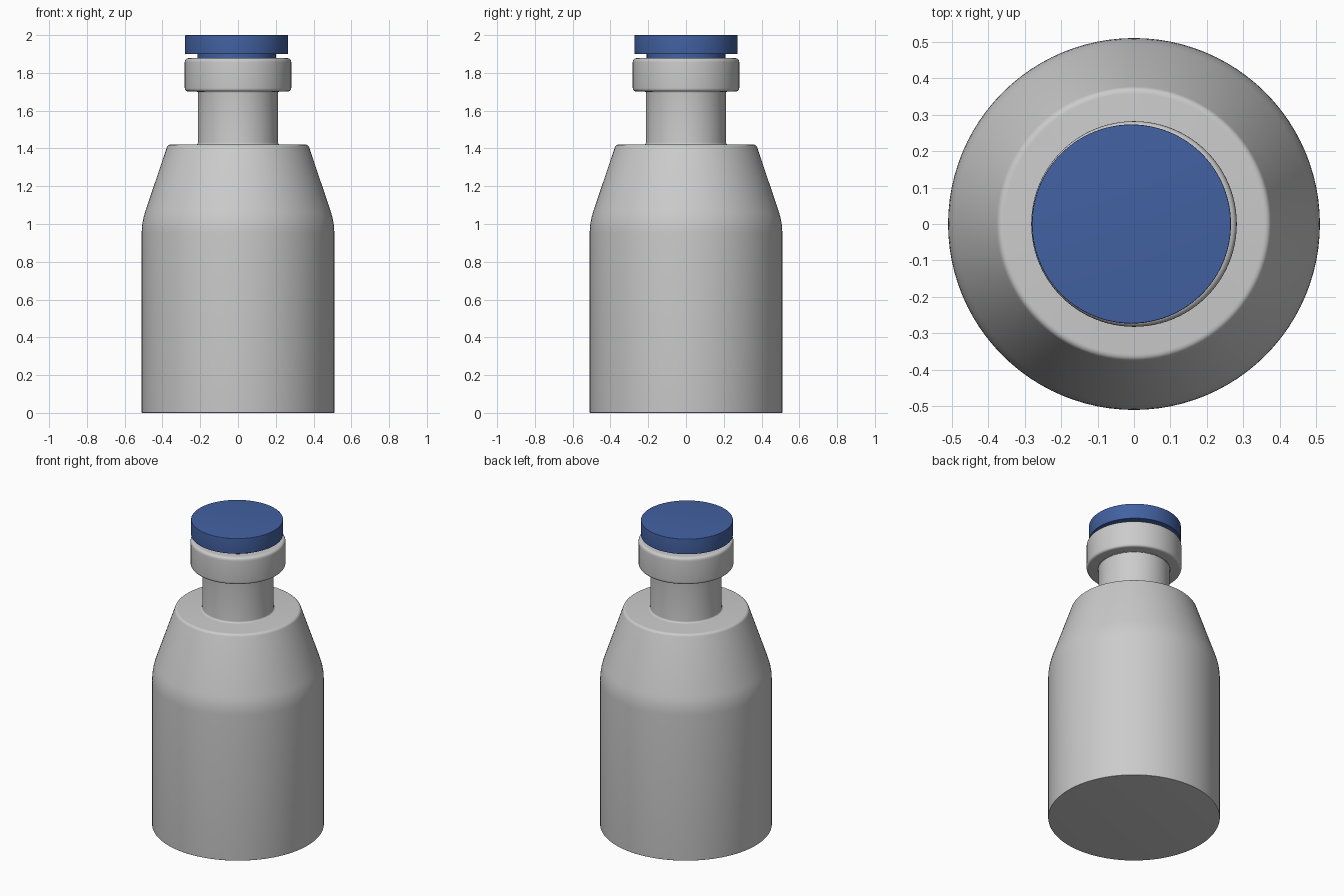
import bpy, bmesh, math
from mathutils import Vector

if "Cube" in bpy.data.objects:
    bpy.data.objects.remove(bpy.data.objects["Cube"])

SIDES = 96


def rounded(profile, steps=5):
    """Round each (radius, z, fillet) corner of a profile."""
    pts = [Vector(p[:2]) for p in profile]
    out = []
    for i, (r, z, f) in enumerate(profile):
        p = pts[i]
        if f == 0 or i in (0, len(pts) - 1):
            out.append(p)
            continue
        a = p + (pts[i - 1] - p).normalized() * f
        b = p + (pts[i + 1] - p).normalized() * f
        for k in range(steps + 1):
            t = k / steps
            out.append(a * (1 - t) ** 2 + p * (2 * t * (1 - t)) + b * t * t)
    return out


def lathe(name, profile, center_x=0.0):
    """Spin a profile that starts and ends on the axis into a closed solid."""
    bm = bmesh.new()
    rings = []
    for r, z in rounded(profile):
        if r < 1e-6:
            rings.append([bm.verts.new((0, 0, z))] * SIDES)
        else:
            rings.append([bm.verts.new((r * math.cos(2 * math.pi * k / SIDES),
                                        r * math.sin(2 * math.pi * k / SIDES), z))
                          for k in range(SIDES)])
    for lo, hi in zip(rings, rings[1:]):
        for k in range(SIDES):
            n = (k + 1) % SIDES
            quad = list(dict.fromkeys((lo[k], lo[n], hi[n], hi[k])))
            bm.faces.new(quad)
    bmesh.ops.recalc_face_normals(bm, faces=bm.faces)
    mesh = bpy.data.meshes.new(name)
    bm.to_mesh(mesh)
    bm.free()
    obj = bpy.data.objects.new(name, mesh)
    obj.location.x = center_x
    bpy.context.collection.objects.link(obj)
    bpy.ops.object.select_all(action='DESELECT')
    obj.select_set(True)
    bpy.context.view_layer.objects.active = obj
    bpy.ops.object.shade_smooth_by_angle(angle=math.radians(35))
    return obj


# Bottle: body, sloped shoulder, neck, lip and a bore for the stopper
lathe("bottle", [
    (0, 0, 0), (0.51, 0.0, 0.004), (0.51, 1.01, 0.06),
    (0.372, 1.42, 0.015), (0.212, 1.42, 0.012),
    (0.212, 1.702, 0.008), (0.282, 1.702, 0.018),
    (0.282, 1.878, 0.022), (0.217, 1.878, 0.006),
    (0.217, 1.70, 0), (0, 1.70, 0),
])

# Stopper: plug in the neck below a wide flat cap, slightly off centre
stopper = lathe("stopper", [
    (0, 1.71, 0), (0.208, 1.71, 0), (0.208, 1.90, 0),
    (0.273, 1.90, 0.003), (0.273, 2.0, 0.003), (0, 2.0, 0),
], center_x=-0.007)
blue = bpy.data.materials.new("stopper_blue")
blue.diffuse_color = (0.055, 0.12, 0.36, 1)
blue.use_nodes = True
blue.node_tree.nodes["Principled BSDF"].inputs["Base Color"].default_value = blue.diffuse_color
stopper.data.materials.append(blue)
